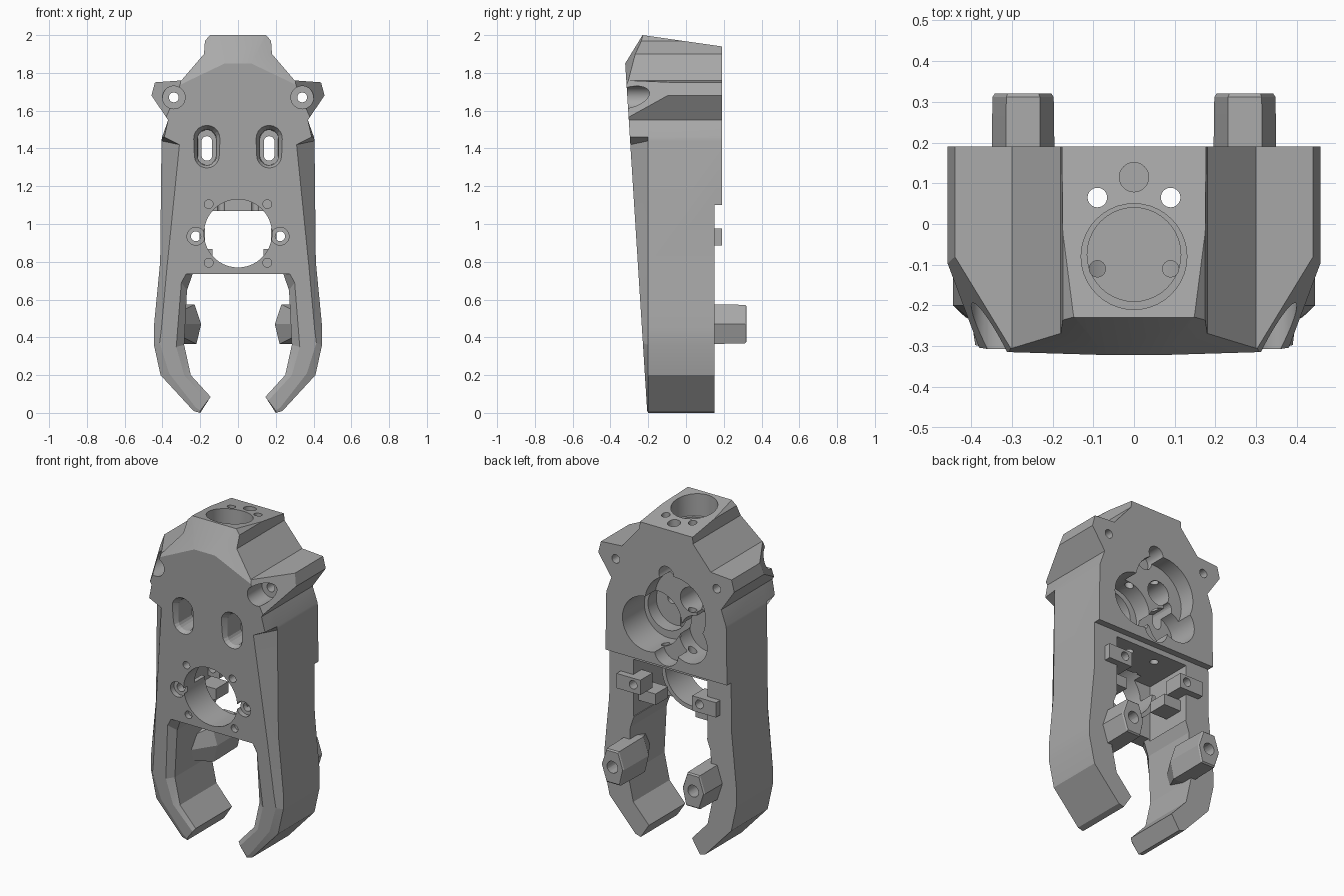
import bpy, bmesh, math
from mathutils import Matrix, Vector

if "Cube" in bpy.data.objects:
    bpy.data.objects.remove(bpy.data.objects["Cube"])

grey = bpy.data.materials.new("plain grey")
grey.use_nodes = True
grey.diffuse_color = (0.4, 0.4, 0.4, 1)
grey.node_tree.nodes["Principled BSDF"].inputs["Base Color"].default_value = (0.4, 0.4, 0.4, 1)


def make(name, bm):
    bmesh.ops.recalc_face_normals(bm, faces=bm.faces)
    mesh = bpy.data.meshes.new(name)
    bm.to_mesh(mesh)
    bm.free()
    mesh.materials.append(grey)
    ob = bpy.data.objects.new(name, mesh)
    bpy.context.collection.objects.link(ob)
    return ob


def loft(name, rings):
    """Skin equal-length closed rings and cap both ends."""
    bm = bmesh.new()
    vs = [[bm.verts.new(p) for p in r] for r in rings]
    n = len(vs[0])
    for a, b in zip(vs, vs[1:]):
        for i in range(n):
            bm.faces.new((a[i], a[(i + 1) % n], b[(i + 1) % n], b[i]))
    bm.faces.new(vs[0])
    bm.faces.new(vs[-1])
    return make(name, bm)


def box(name, x0, x1, y0, y1, z0, z1):
    bm = bmesh.new()
    size = Matrix.Diagonal((x1 - x0, y1 - y0, z1 - z0, 1))
    mid = Matrix.Translation(((x0 + x1) / 2, (y0 + y1) / 2, (z0 + z1) / 2))
    bmesh.ops.create_cube(bm, size=1, matrix=mid @ size)
    return make(name, bm)


def rod(name, a, b, r, r2=None, sides=40):
    """Round bar or cone between two points."""
    a, b = Vector(a), Vector(b)
    turn = (b - a).to_track_quat('Z', 'Y').to_matrix().to_4x4()
    bm = bmesh.new()
    bmesh.ops.create_cone(bm, cap_ends=True, segments=sides, radius1=r,
                          radius2=r if r2 is None else r2, depth=(b - a).length,
                          matrix=Matrix.Translation((a + b) / 2) @ turn)
    return make(name, bm)


def combine(target, tool, op='DIFFERENCE'):
    tool.hide_render = True
    mod = target.modifiers.new("bool", 'BOOLEAN')
    mod.solver, mod.operation, mod.object = 'EXACT', op, tool
    bpy.context.view_layer.objects.active = target
    bpy.ops.object.modifier_apply(modifier=mod.name)
    bpy.data.objects.remove(tool)


def slice_off(target, *pts):
    """Remove everything outside the plane through three points."""
    p, q, r = (Vector(v) for v in pts)
    n = (q - p).cross(r - p).normalized()
    mid = (p + q + r) / 3
    if n.dot(mid - Vector((0, 0, 1))) < 0:
        n = -n
    bm = bmesh.new()
    turn = n.to_track_quat('Z', 'Y').to_matrix().to_4x4()
    bmesh.ops.create_cube(bm, size=1.2, matrix=Matrix.Translation(mid + n * 0.6) @ turn)
    combine(target, make("slicer", bm))


def stadium(hw, z0, z1, cx, y, steps=10):
    """Upright rounded slot outline."""
    pts = []
    for zc, start in ((z1 - hw, 0), (z0 + hw, math.pi)):
        for i in range(steps + 1):
            t = start + math.pi * i / steps
            pts.append((cx + hw * math.cos(t), y, zc + hw * math.sin(t)))
    return pts


def front_y(z):
    return -0.205 - 0.0632 * z


# Half outline: side x, side z, front edge x, front edge z
half = [
    (.13, 2.02, .13, 2.02), (.175, 1.97, .175, 1.97), (.18, 1.9, .18, 1.9),
    (.30, 1.76, .30, 1.76), (.44, 1.75, .44, 1.75), (.458, 1.68, .458, 1.68),
    (.37, 1.55, .37, 1.55), (.402, 1.46, .39, 1.46), (.405, 1.44, .31, 1.42),
    (.412, .8, .375, .78), (.445, .46, .405, .45), (.445, .36, .415, .37),
    (.41, .2, .365, .21), (.235, .01, .225, .03), (.2, 0, .2, .012),
    (.145, .085, .16, .065), (.25, .2, .285, .2), (.285, .36, .327, .35),
    (.27, .65, .3, .69), (.24, .735, .275, .735)]
outline = half + [(-a, b, -c, d) for a, b, c, d in reversed(half)]
body = loft("main_body", [
    [(a, .19, b) for a, b, c, d in outline],
    [(a, -.2, b) for a, b, c, d in outline],
    [(c, front_y(d), d) for a, b, c, d in outline]])

# Sloping crown facets and clipped ears
slice_off(body, (0, -.23, 2), (.2, -.23, 2), (0, .19, 1.94))
slice_off(body, (0, -.322, 1.85), (.2, -.322, 1.85), (0, -.23, 2))
for s in (1, -1):
    slice_off(body, (s * .07, -.322, 1.85), (s * .3, -.315, 1.74), (s * .17, -.23, 1.985))
    slice_off(body, (s * .3, -.31, 1.76), (s * .385, -.3, 1.56), (s * .462, -.05, 1.74))

# Lower back step and the bay behind the front plate
combine(body, box("cut", -1, 1, .15, 1, -1, 1.1))
combine(body, box("cut", -.25, .25, -.16, .5, .72, 1.068))

# Stepped bore in the crown
combine(body, rod("cut", (0, -.08, 1.86), (0, -.08, 2.2), .13))
combine(body, rod("cut", (0, -.075, 1.62), (0, -.075, 1.9), .115))
combine(body, rod("cut", (0, .115, 1.8), (0, .115, 2.2), .036))
for s in (1, -1):
    for y, r in ((.065, .024), (-.11, .02)):
        combine(body, rod("cut", (s * .09, y, 1), (s * .09, y, 2.2), r))

# Gear pockets in the back: x, z, radius, floor y
for x, z, r, y in ((-.06, 1.46, .205, .09), (.13, 1.33, .165, -.02),
                   (-.15, 1.29, .125, .0), (-.1, 1.5, .075, -.1),
                   (0, 1.665, .05, .06), (.14, 1.34, .13, -.1),
                   (0, 1.19, .08, .1)):
    combine(body, rod("cut", (x, y, z), (x, .4, z), r))

# Big front opening with its four small corner holes
combine(body, rod("cut", (0, -.5, .95), (0, -.1, .95), .18, sides=56))
for s in (1, -1):
    for z in (1.105, .795):
        combine(body, rod("cut", (s * .155, -.5, z), (s * .155, -.22, z), .023, sides=20))

for s in (1, -1):
    # Ear screw holes and front screw holes, both counterbored
    for x, z, r, depth in ((.34, 1.67, .06, -.17), (.223, .935, .047, -.23)):
        combine(body, rod("cut", (s * x, -.5, z), (s * x, depth, z), r))
        combine(body, rod("cut", (s * x, -.5, z), (s * x, .5, z), .026, sides=24))
    # Funnel-edged slots
    cx = s * .165
    combine(body, loft("cut", [stadium(.09, 1.27, 1.54, cx, -.33),
                               stadium(.05, 1.31, 1.5, cx, -.265),
                               stadium(.048, 1.312, 1.498, cx, -.14)]))
    combine(body, loft("cut", [stadium(.028, 1.335, 1.465, cx, -.2),
                               stadium(.028, 1.335, 1.465, cx, .4)]))

# Collar behind the opening
collar = rod("opening_collar", (0, -.2, .95), (0, -.06, .95), .205, sides=56)
combine(collar, rod("cut", (0, -.5, .95), (0, .2, .95), .18, sides=56))
combine(collar, box("cut", -1, 1, -1, 1, .95, 2))
parts = [body, collar]

for s, side in ((1, "left"), (-1, "right")):
    # Screw tab with a lower step
    tab = box(side + "_tab", *sorted((s * .175, s * .335)), .07, .19, .885, .975)
    combine(tab, rod("cut", (s * .223, -.5, .935), (s * .223, .5, .935), .026, sides=24))
    step = box(side + "_tab_step", *sorted((s * .135, s * .3)), -.02, .1, .8, .868)

    # Six-sided standoff growing out of the arm
    hexagon = [(.195, .47), (.23, .575), (.315, .575), (.35, .47), (.315, .365), (.22, .365)]

    def ring(y, k, cx=.272):
        return [(s * (cx + (x - .272) * k), y, .47 + (z - .47) * k) for x, z in hexagon]
    post = loft(side + "_standoff", [ring(-.1, .5, .35), ring(.08, 1), ring(.15, 1),
                                     ring(.312, .97), ring(.32, .9)])
    combine(post, rod("cut", (s * .272, .2, .47), (s * .272, .5, .47), .036, sides=24))
    parts += [tab, step, post]

# Crisp edges, smooth bores
for ob in parts:
    bpy.ops.object.select_all(action='DESELECT')
    ob.select_set(True)
    bpy.context.view_layer.objects.active = ob
    bpy.ops.object.shade_smooth_by_angle(angle=math.radians(15))
